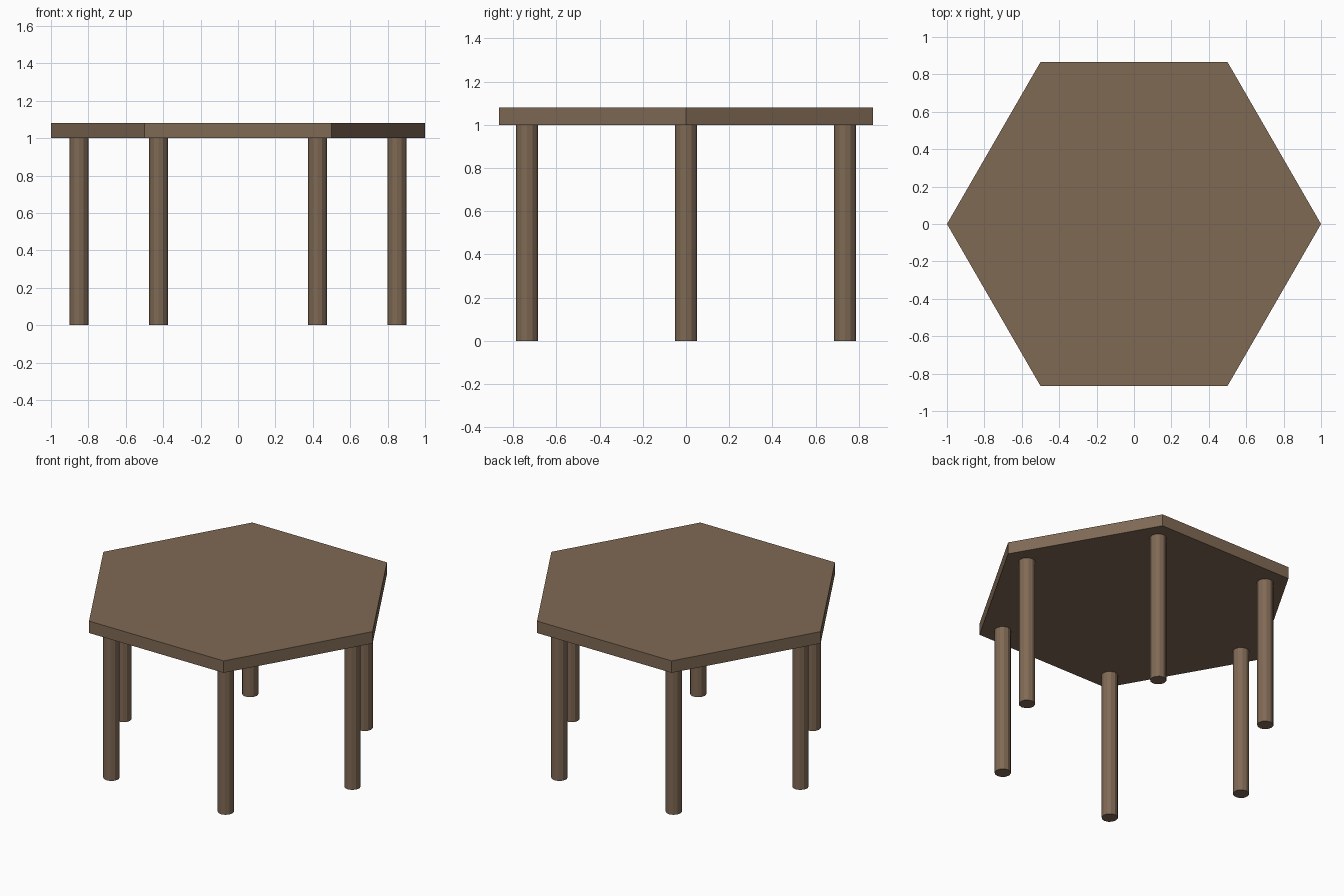
import bpy
from math import cos, sin, radians

cube = bpy.data.objects.get("Cube")
if cube:
    bpy.data.objects.remove(cube, do_unlink=True)

TOP_Z, THICKNESS = 1.0, 0.08
LEG_RING, LEG_RADIUS = 0.85, 0.05

# Single brown wood colour
wood = bpy.data.materials.new("brown_wood")
wood.use_nodes = True
colour = (0.215, 0.142, 0.09, 1)
wood.diffuse_color = colour
bsdf = wood.node_tree.nodes["Principled BSDF"]
bsdf.inputs["Base Color"].default_value = colour
bsdf.inputs["Roughness"].default_value = 0.8


def prism(name, sides, radius, height, location, turn=0):
    bpy.ops.mesh.primitive_cylinder_add(
        vertices=sides, radius=radius, depth=height,
        location=location, rotation=(0, 0, radians(turn)))
    obj = bpy.context.object
    obj.name = name
    obj.data.materials.append(wood)
    return obj


# Hexagonal top with corners on the x axis
prism("table_top", 6, 1.0, THICKNESS, (0, 0, TOP_Z + THICKNESS / 2), 30)

# One round leg under each corner
corners = ["left", "back_left", "back_right", "right", "front_right", "front_left"]
for i, corner in enumerate(corners):
    a = radians(60 * i)
    prism(corner + "_leg", 12, LEG_RADIUS, TOP_Z,
          (LEG_RING * cos(a), LEG_RING * sin(a), TOP_Z / 2))
